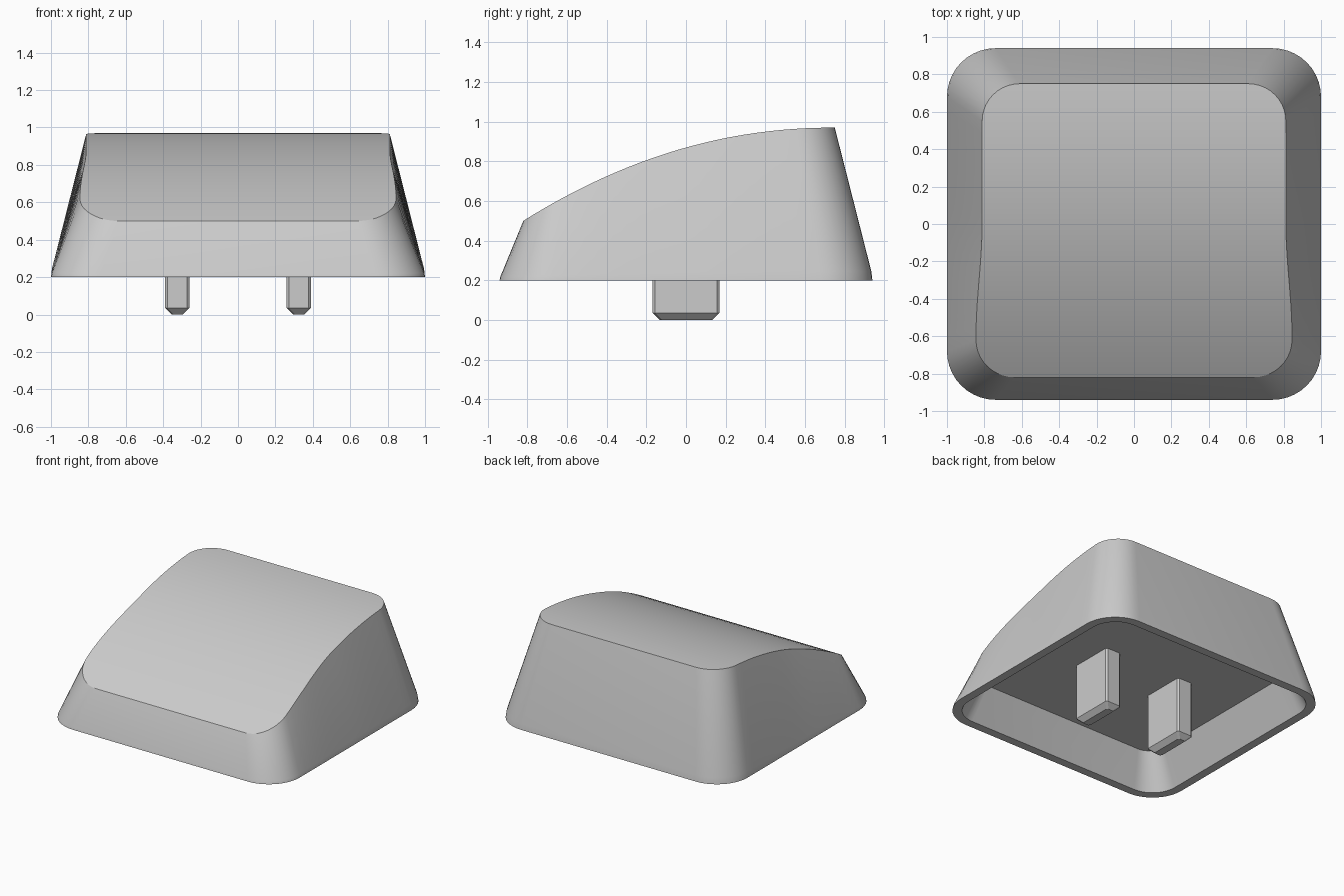
import bpy, bmesh, math
from mathutils import Vector

if "Cube" in bpy.data.objects:
    bpy.data.objects.remove(bpy.data.objects["Cube"])

grey = bpy.data.materials.new("light_grey_plastic")
grey.use_nodes = True
grey.diffuse_color = (0.6, 0.6, 0.6, 1)
grey.node_tree.nodes["Principled BSDF"].inputs["Base Color"].default_value = (0.6, 0.6, 0.6, 1)


def finish(name, bm):
    bmesh.ops.recalc_face_normals(bm, faces=bm.faces)
    mesh = bpy.data.meshes.new(name)
    bm.to_mesh(mesh)
    bm.free()
    mesh.materials.append(grey)
    obj = bpy.data.objects.new(name, mesh)
    bpy.context.collection.objects.link(obj)
    bpy.ops.object.select_all(action='DESELECT')
    obj.select_set(True)
    bpy.context.view_layer.objects.active = obj
    bpy.ops.object.shade_smooth_by_angle(angle=math.radians(28))
    return obj


def outline(hx, hy, r, z, cy=0.0, arc=10, side=18):
    """Rounded rectangle: +x half from front to back, then its mirror back to front."""
    half = []
    for sign, start in ((-1, -90), (1, 0)):
        for i in range(arc + 1):
            a = math.radians(start + 90 * i / arc)
            half.append((hx - r + r * math.cos(a), cy + sign * (hy - r) + r * math.sin(a)))
        if sign < 0:
            span = 2 * (hy - r)
            half += [(hx, cy - hy + r + span * i / side) for i in range(1, side)]
    return [Vector((x, y, z)) for x, y in half] + [Vector((-x, y, z)) for x, y in reversed(half)]


def sculpt(p):
    """Lift the upper rim onto the curved slope and flare its front end."""
    t = min(max(-p.y / 0.6, 0), 1)
    flare = 0.033 * t * t * (3 - 2 * t)
    d = max(0.75 - p.y, 0) / 1.57
    return Vector((p.x * (1 + flare / 0.812), p.y, 0.97 - 0.47 * d ** 2.09))


# Hollow cap: upper rim, softened foot, lower rim, inner wall, ceiling
base = outline(1.0, 0.94, 0.26, 0.2)
upper = [sculpt(p) for p in outline(0.812, 0.785, 0.2, 0, cy=-0.035)]
foot = []
for b, u in zip(base, upper):
    p = b.lerp(u, 0.03)
    p.z = b.z + (u.z - b.z) * 0.06
    foot.append(p)
inner = outline(0.935, 0.875, 0.2, 0.2)
ceiling = outline(0.81, 0.77, 0.13, 0.46)

bm = bmesh.new()
rings = [[bm.verts.new(p) for p in ring] for ring in (upper, foot, base, inner, ceiling)]
count = len(base)
for a, b in zip(rings, rings[1:]):
    for i in range(count):
        j = (i + 1) % count
        bm.faces.new((a[i], a[j], b[j], b[i]))
bm.faces.new(rings[-1])

# Curved upper surface made of strips from side to side
top = rings[0]
for i in range(count // 2 - 1):
    bm.faces.new((top[i], top[i + 1], top[count - 2 - i], top[count - 1 - i]))
finish("keycap_shell", bm)


# Two mounting prongs with chamfered tips
def prong(name, x):
    bm = bmesh.new()
    loops = []
    for hx, hy, z in ((0.03, 0.132, 0), (0.065, 0.168, 0.035), (0.065, 0.168, 0.46)):
        loops.append([bm.verts.new(p + Vector((x, 0, 0)))
                      for p in outline(hx, hy, 0.012, z, arc=1, side=1)])
    n = len(loops[0])
    for a, b in zip(loops, loops[1:]):
        for i in range(n):
            bm.faces.new((a[i], a[(i + 1) % n], b[(i + 1) % n], b[i]))
    bm.faces.new(loops[0])
    bm.faces.new(loops[-1])
    finish(name, bm)


prong("left_prong", 0.325)
prong("right_prong", -0.325)
